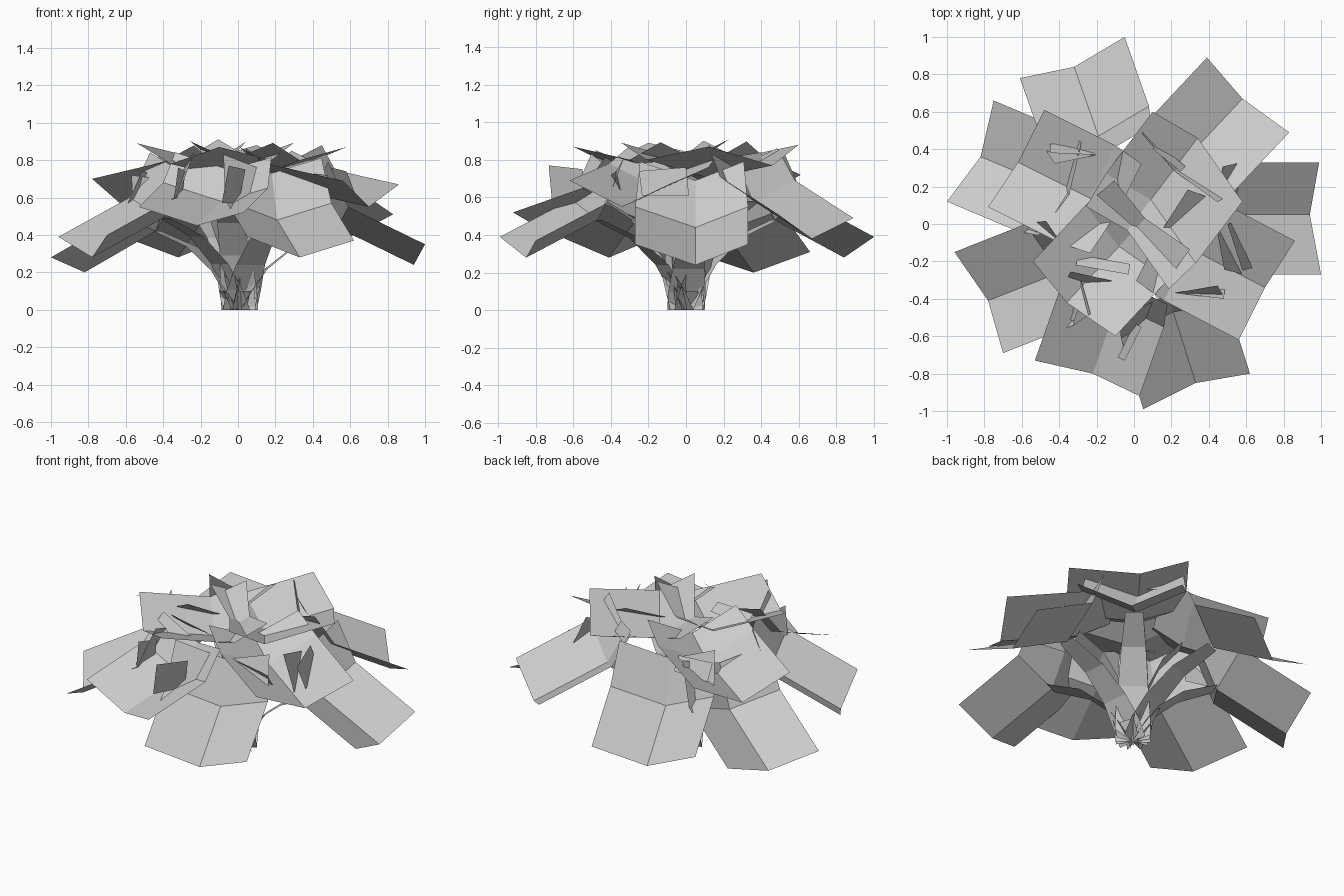
import bpy
from mathutils import Vector as V


def mesh_object(name, rows):
    """Skin rows of points (equal counts) into a sheet of flat quads."""
    n = len(rows[0])
    verts = [p for row in rows for p in row]
    faces = [(i * n + j, i * n + j + 1, (i + 1) * n + j + 1, (i + 1) * n + j)
             for i in range(len(rows) - 1) for j in range(n - 1)]
    me = bpy.data.meshes.new(name)
    me.from_pydata(verts, [], faces)
    me.update()
    ob = bpy.data.objects.new(name, me)
    bpy.context.collection.objects.link(ob)
    return ob


def leaf(name, left, mid, right, inward, inner):
    """Valley-folded card: outer row, bend row, inner row (plan factor, rise)."""
    tip = [V(left), V(mid), V(right)]
    d = V(inward)
    bend = [p + d for p in tip]
    c = bend[1]
    step = V((d.x, d.y, 0)) * inner[0] + V((0, 0, inner[1]))
    last = [c + (p - c) * 0.92 + step for p in bend]
    mesh_object(name, [tip, bend, last])
    return c


def stem(name, end):
    """Arching flat strip from the base to the fold of a leaf."""
    out = V((end.x, end.y, 0))
    side = V((-out.y, out.x, 0)).normalized()
    rows = []
    for r, z, w in ((0.0, 0.0, 0.1), (0.1, 0.22, 0.1), (0.27, 0.5, 0.085),
                    (0.58, 0.8, 0.07), (1.0, 1.0, 0.05)):
        c = out * r + V((0.01, 0, end.z * z))
        rows.append([c - side * w, c + side * w])
    mesh_object(name, rows)


# Large leaves: three outer-edge points, inward vector, inner segment
LOW, MID, TOP = (0.25, 0.25), (0.4, 0.1), (0.5, 0.1)
leaves = [
    ((-0.61, 0.78, 0.39), (-0.32, 0.84, 0.28), (-0.05, 1.0, 0.39), (0.13, -0.37, 0.2), LOW),
    ((0.39, 0.89, 0.49), (0.58, 0.67, 0.38), (0.83, 0.49, 0.51), (-0.29, -0.31, 0.2), (0.25, 0.18)),
    ((0.99, 0.33, 0.35), (0.94, 0.05, 0.24), (1.0, -0.27, 0.35), (-0.41, 0.0, 0.2), LOW),
    ((0.86, -0.09, 0.67), (0.70, -0.34, 0.55), (0.56, -0.62, 0.69), (-0.4, 0.21, 0.09), MID),
    ((0.62, -0.80, 0.37), (0.33, -0.85, 0.28), (0.05, -0.99, 0.39), (-0.12, 0.38, 0.2), LOW),
    ((0.03, -0.92, 0.52), (-0.22, -0.80, 0.45), (-0.53, -0.73, 0.55), (0.13, 0.37, 0.13), (0.3, 0.17)),
    ((-0.70, -0.69, 0.40), (-0.78, -0.41, 0.28), (-0.96, -0.15, 0.39), (0.38, 0.15, 0.21), LOW),
    ((-1.0, 0.12, 0.28), (-0.82, 0.36, 0.20), (-0.75, 0.66, 0.31), (0.38, -0.16, 0.22), LOW),
    ((-0.78, 0.09, 0.70), (-0.62, 0.33, 0.56), (-0.48, 0.61, 0.72), (0.38, -0.19, 0.09), MID),
    ((0.10, 0.60, 0.88), (0.34, 0.46, 0.77), (0.58, 0.12, 0.87), (-0.25, -0.33, -0.07), TOP),
    ((-0.54, -0.20, 0.89), (-0.36, -0.42, 0.78), (-0.10, -0.60, 0.87), (0.28, 0.30, -0.07), TOP),
]
for i, args in enumerate(leaves):
    end = leaf(f"leaf_{i + 1}", *args)
    stem(f"stem_{i + 1}", end)

# Small upright young leaves: start, end, top height, drop
young = [(-0.31, -0.22, -0.03, -0.27, 0.82, 0.06), (0.23, -0.37, 0.48, -0.40, 0.74, 0.1),
         (-0.05, -0.73, 0.04, -0.55, 0.77, 0.2), (0.10, 0.40, 0.25, 0.28, 0.84, 0.08),
         (0.50, 0.0, 0.58, -0.25, 0.76, 0.15), (-0.45, 0.38, -0.21, 0.37, 0.78, 0.1),
         (-0.57, -0.03, -0.42, -0.07, 0.72, 0.15), (-0.32, -0.52, -0.28, -0.40, 0.76, 0.18)]
for i, (x1, y1, x2, y2, z, h) in enumerate(young):
    s = V((y1 - y2, x2 - x1, 0)) * 0.2
    mesh_object(f"young_leaf_{i + 1}", [
        [V((x1, y1, z)), V((x2, y2, z - 0.02))],
        [V((x1, y1, z - h)) + s, V((x2, y2, z - h)) + s]])

# Short shoots around the foot
for i, (x, y) in enumerate(((0.06, 0.02), (-0.05, 0.05), (0.02, -0.06), (-0.06, -0.03))):
    o = V((x, y, 0))
    s = V((-y, x, 0)).normalized() * 0.04
    mesh_object(f"shoot_{i + 1}", [[o * 0.3 - s, o * 0.3 + s],
                                   [o * 1.4 - s + V((0, 0, 0.1)), o * 1.4 + s + V((0, 0, 0.1))]])
